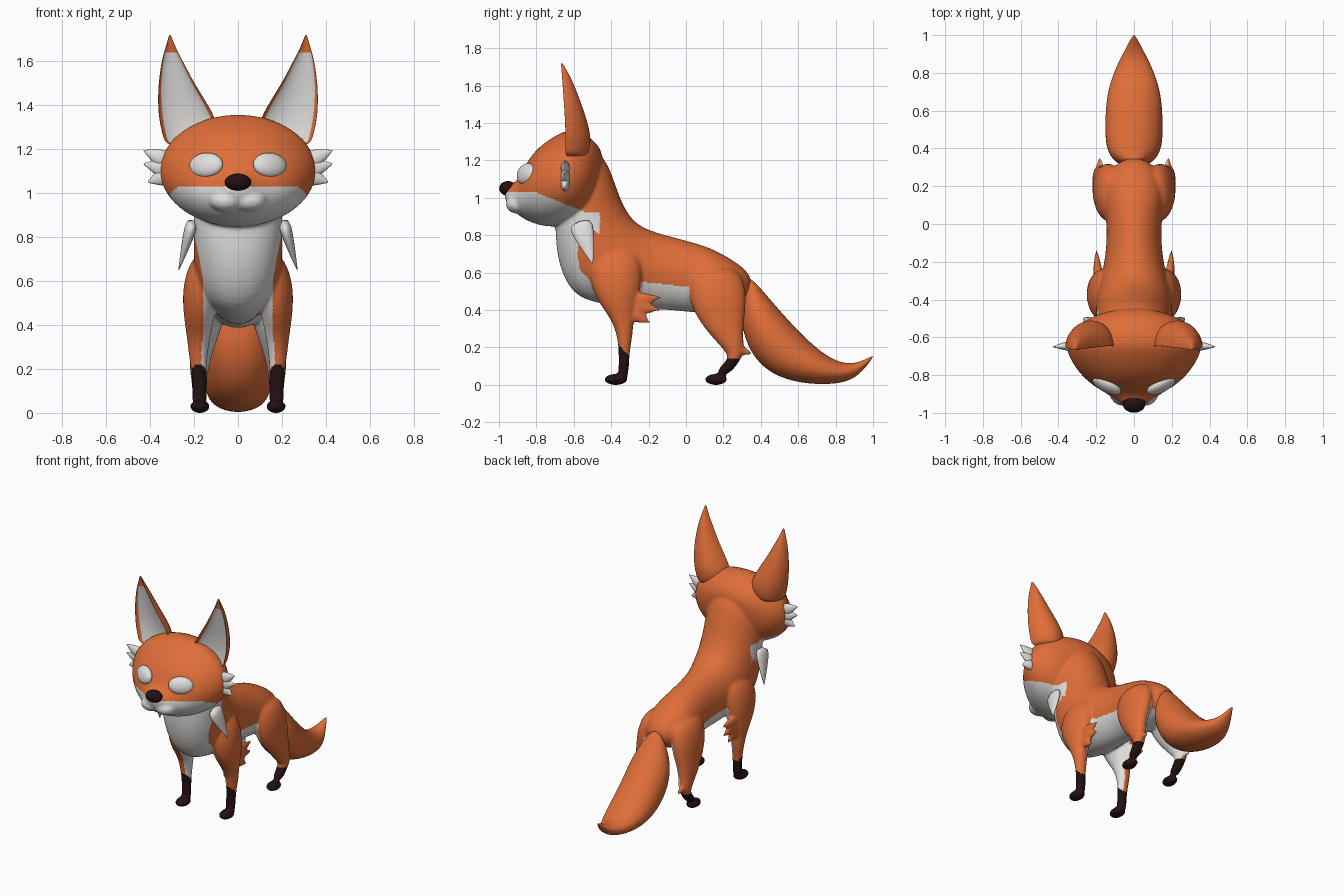
import bpy, bmesh, math
from mathutils import Vector, Matrix


def material(name, rgb):
    m = bpy.data.materials.new(name)
    m.diffuse_color = (*rgb, 1)
    return m


ORANGE = material("orange fur", (0.74, 0.155, 0.04))
WHITE = material("white fur", (0.76, 0.74, 0.72))
DARK = material("dark brown", (0.018, 0.005, 0.006))


def section(yt, zt, yb, zb, w, x=0, n=20):
    """Elliptical ring from its two silhouette points and half width."""
    c = Vector((x, (yt + yb) / 2, (zt + zb) / 2))
    v = Vector((0, (yt - yb) / 2, (zt - zb) / 2))
    return [c + Vector((w, 0, 0)) * math.cos(a) + v * math.sin(a)
            for a in (2 * math.pi * i / n for i in range(n))]


def loft(bm, rings):
    """Skin a list of rings and cap both ends."""
    rows = [[bm.verts.new(p) for p in r] for r in rings]
    n = len(rows[0])
    grid = [[bm.faces.new((a[i], a[(i + 1) % n], b[(i + 1) % n], b[i])) for i in range(n)]
            for a, b in zip(rows, rows[1:])]
    bm.faces.new(rows[0])
    bm.faces.new(rows[-1])
    return grid


def spike(bm, base, tip, r, flat=0.5):
    """Pointed fur tuft, thinner across x."""
    base, tip = Vector(base), Vector(tip)
    d = (tip - base).normalized()
    ref = Vector((1, 0, 0)) if abs(d.x) < 0.8 else Vector((0, 1, 0))
    u = (ref - d * ref.dot(d)).normalized()
    v = d.cross(u)
    loft(bm, [[base.lerp(tip, t) + (u * flat * math.cos(a) + v * math.sin(a)) * r * k
               for a in (math.pi * i / 5 for i in range(10))]
              for t, k in ((0, 1), (0.35, 0.8), (0.75, 0.36), (1.02, 0.03))])


def ball(bm, c, r):
    bmesh.ops.create_uvsphere(bm, u_segments=20, v_segments=12, radius=1,
                              matrix=Matrix.Translation(c) @ Matrix.Diagonal((*r, 1)))


def finish(name, bm, mats, sub=2):
    bmesh.ops.recalc_face_normals(bm, faces=bm.faces[:])
    for f in bm.faces:
        f.smooth = True
    me = bpy.data.meshes.new(name)
    bm.to_mesh(me)
    bm.free()
    for m in mats:
        me.materials.append(m)
    ob = bpy.data.objects.new(name, me)
    bpy.context.collection.objects.link(ob)
    if sub:
        ob.modifiers.new("Subdivision", 'SUBSURF').levels = sub
    return ob


# Torso and neck, rump to skull
bm = bmesh.new()
loft(bm, [section(*s) for s in (
    (0.36, 0.56, 0.33, 0.46, 0.05), (0.31, 0.63, 0.27, 0.42, 0.13),
    (0.20, 0.70, 0.15, 0.39, 0.17), (0.10, 0.748, 0.05, 0.38, 0.155),
    (-0.05, 0.787, -0.07, 0.40, 0.142), (-0.20, 0.827, -0.25, 0.40, 0.16),
    (-0.28, 0.875, -0.46, 0.43, 0.20), (-0.335, 0.96, -0.61, 0.47, 0.205),
    (-0.375, 1.07, -0.69, 0.65, 0.205), (-0.42, 1.20, -0.70, 0.82, 0.205),
    (-0.50, 1.28, -0.70, 0.92, 0.15))])

# Head, back of skull to muzzle
loft(bm, [section(*s) for s in (
    (-0.43, 1.22, -0.49, 0.98, 0.12), (-0.48, 1.30, -0.52, 0.92, 0.25),
    (-0.54, 1.345, -0.57, 0.875, 0.325), (-0.63, 1.372, -0.64, 0.85, 0.37),
    (-0.70, 1.335, -0.71, 0.84, 0.35), (-0.79, 1.275, -0.79, 0.85, 0.295),
    (-0.855, 1.19, -0.86, 0.88, 0.22), (-0.89, 1.10, -0.91, 0.915, 0.14),
    (-0.94, 1.07, -0.955, 0.965, 0.075), (-0.97, 1.06, -0.97, 1.00, 0.04))])

for s in (1, -1):
    # Muzzle lobes
    ball(bm, (s * 0.055, -0.90, 0.965), (0.075, 0.065, 0.05))
    # Front legs
    loft(bm, [section(a, b, c, d, w, s * x) for a, b, c, d, x, w in (
        (-0.48, 0.74, -0.24, 0.74, 0.13, 0.07), (-0.53, 0.60, -0.23, 0.57, 0.165, 0.092),
        (-0.48, 0.45, -0.255, 0.44, 0.177, 0.072), (-0.405, 0.36, -0.28, 0.34, 0.18, 0.054),
        (-0.37, 0.27, -0.285, 0.26, 0.182, 0.043), (-0.36, 0.18, -0.30, 0.18, 0.178, 0.034),
        (-0.36, 0.10, -0.305, 0.10, 0.175, 0.033), (-0.365, 0.03, -0.31, 0.02, 0.175, 0.036))])
    ball(bm, (s * 0.173, -0.375, 0.029), (0.046, 0.064, 0.030))
    # Hind legs
    loft(bm, [section(a, b, c, d, w, s * x) for a, b, c, d, x, w in (
        (0.02, 0.64, 0.28, 0.64, 0.10, 0.07), (0.0, 0.51, 0.325, 0.51, 0.13, 0.09),
        (0.04, 0.385, 0.32, 0.41, 0.145, 0.075), (0.11, 0.285, 0.31, 0.32, 0.165, 0.058),
        (0.19, 0.20, 0.305, 0.24, 0.175, 0.045), (0.23, 0.15, 0.315, 0.18, 0.178, 0.039),
        (0.205, 0.12, 0.285, 0.12, 0.175, 0.034), (0.15, 0.06, 0.225, 0.045, 0.175, 0.034))])
    ball(bm, (s * 0.172, 0.16, 0.029), (0.044, 0.062, 0.030))
    # Elbow fringe and heel spur
    for y, z, ty, tz in ((-0.28, 0.45, -0.125, 0.47), (-0.28, 0.42, -0.13, 0.40),
                         (-0.29, 0.39, -0.185, 0.325)):
        spike(bm, (s * 0.19, y, z), (s * 0.2, ty, tz), 0.05, 0.6)
    spike(bm, (s * 0.178, 0.275, 0.19), (s * 0.182, 0.36, 0.165), 0.035, 0.8)

# Fuse into one skin
body = finish("body", bm, [], 2)
rm = body.modifiers.new("Fuse", 'REMESH')
rm.mode = 'VOXEL'
rm.voxel_size = 0.009
sm = body.modifiers.new("Soften", 'SMOOTH')
sm.factor = 0.5
sm.iterations = 8
dg = bpy.context.evaluated_depsgraph_get()
skin = bpy.data.meshes.new_from_object(body.evaluated_get(dg))
body.modifiers.clear()
body.data = skin
skin.materials.clear()
for m in (ORANGE, WHITE, DARK):
    skin.materials.append(m)


def fur_colour(c, n):
    ax, y, z = abs(c.x), c.y, c.z
    inward = n.x * (1 if c.x > 0 else -1) < -0.35
    if y < -0.2 and z < 0.15 - (y + 0.30) * 1.1 and z < 0.25:
        return 2                                   # front socks
    if y > 0 and z < 0.14:
        return 2                                   # hind socks
    if y < -0.5 and 0.8 < z < min(1.03, 1.04 - 0.4 * (y + 0.83)):
        return 1                                   # muzzle and cheeks
    if y < -0.46 and 0.38 < z < 0.92 and ax < 0.16 + max(0, z - 0.62) * 0.2:
        return 1                                   # chest
    if -0.26 < y < 0.02 and z < 0.555 - 0.12 * (y + 0.26) and ax < 0.17:
        return 1                                   # flank patch
    if z < 0.5 and ax < 0.15 and n.z < -0.3 and y < 0.27:
        return 1                                   # belly
    if z < 0.48 and inward and ax < 0.18:
        return 1                                   # inner legs
    return 0


for p in skin.polygons:
    p.use_smooth = True
    p.material_index = fur_colour(p.center, p.normal)
bpy.context.view_layer.update()

# Tail
bm = bmesh.new()
loft(bm, [section(*s) for s in (
    (0.335, 0.58, 0.32, 0.52, 0.03), (0.385, 0.535, 0.30, 0.42, 0.085),
    (0.44, 0.47, 0.297, 0.30, 0.128), (0.51, 0.39, 0.34, 0.18, 0.152),
    (0.585, 0.307, 0.415, 0.085, 0.154), (0.67, 0.222, 0.53, 0.025, 0.153),
    (0.76, 0.15, 0.68, 0.0, 0.138), (0.84, 0.115, 0.83, 0.005, 0.095),
    (0.92, 0.115, 0.925, 0.045, 0.048), (1.003, 0.16, 1.003, 0.15, 0.005))])
finish("tail", bm, [ORANGE])

# Nose
bm = bmesh.new()
ball(bm, (0, -0.952, 1.05), (0.062, 0.048, 0.04))
finish("nose", bm, [DARK], 1)

for s, side in ((1, "left"), (-1, "right")):
    # Ears: crescent section, hollow white front
    rows = ((1.21, 0.13, 0.33, 0.12), (1.27, 0.10, 0.345, 0.14), (1.33, 0.095, 0.36, 0.145),
            (1.41, 0.14, 0.366, 0.125), (1.50, 0.198, 0.363, 0.10), (1.59, 0.245, 0.35, 0.07),
            (1.64, 0.272, 0.338, 0.05), (1.69, 0.295, 0.322, 0.025), (1.722, 0.306, 0.314, 0.008))
    n = 24
    bm = bmesh.new()
    rings = []
    for z, xi, xo, d in rows:
        ring = []
        for i in range(n):
            a = 2 * math.pi * i / n
            k = math.sin(a) if math.sin(a) > 0 else -0.4 * math.sin(a)
            ring.append(Vector((s * ((xi + xo) / 2 + (xo - xi) / 2 * math.cos(a)),
                                -0.652 - 0.016 * max(0, z - 1.4) / 0.3 + d * k, z)))
        rings.append(ring)
    for j, strip in enumerate(loft(bm, rings)):
        for i, f in enumerate(strip):
            if j <= 5 and n // 2 + 2 <= i < n - 2:
                f.material_index = 1
    finish(side + "_ear", bm, [ORANGE, WHITE])

    # Eyes: flattened balls seated on the face
    hit, pos, nrm, _ = body.ray_cast((s * 0.145, -2, 1.128), (0, 1, 0))
    bm = bmesh.new()
    ball(bm, (0, 0, 0), (0.086, 0.06, 0.035))
    eye = finish(side + "_eye", bm, [WHITE], 1)
    yaw = Matrix.Rotation(s * math.radians(28), 4, 'Z')
    lean = Matrix.Rotation(math.radians(72), 4, 'X')
    eye.matrix_world = Matrix.Translation(pos + Vector((0, 0.006, 0))) @ yaw @ lean

    # Cheek tufts and neck tufts
    bm = bmesh.new()
    for z, tx, tz in ((1.15, 0.43, 1.195), (1.11, 0.43, 1.135), (1.08, 0.41, 1.05)):
        spike(bm, (s * 0.33, -0.645, z), (s * tx, -0.65, tz), 0.05, 0.6)
    spike(bm, (s * 0.205, -0.57, 0.88), (s * 0.27, -0.50, 0.65), 0.075, 0.45)
    finish(side + "_fur_tufts", bm, [WHITE], 1)
